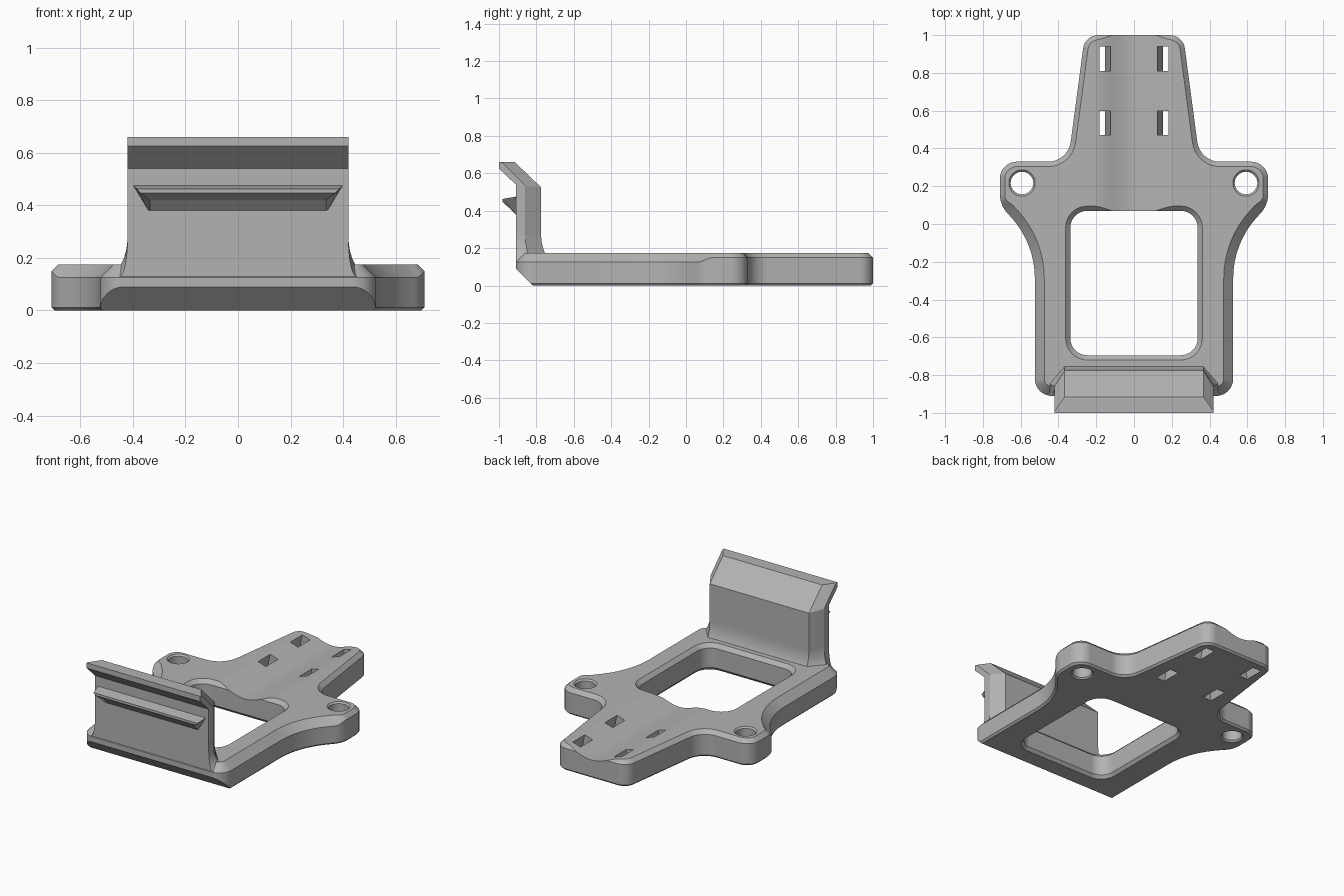
import bpy, bmesh, math
from mathutils import Vector

cube = bpy.data.objects.get("Cube")
if cube:
    bpy.data.objects.remove(cube, do_unlink=True)

grey = bpy.data.materials.new("plain_grey")
grey.use_nodes = True
grey.diffuse_color = (0.45, 0.45, 0.45, 1)
grey.node_tree.nodes["Principled BSDF"].inputs["Base Color"].default_value = (0.45, 0.45, 0.45, 1)

TOP = 0.175


def loft(name, rings):
    """Closed solid through rings of equal point count."""
    bm = bmesh.new()
    loops = [[bm.verts.new(p) for p in ring] for ring in rings]
    for a, b in zip(loops, loops[1:]):
        for i in range(len(a)):
            j = (i + 1) % len(a)
            bm.faces.new((a[i], a[j], b[j], b[i]))
    bm.faces.new(loops[0])
    bm.faces.new(loops[-1])
    bmesh.ops.recalc_face_normals(bm, faces=bm.faces)
    mesh = bpy.data.meshes.new(name)
    bm.to_mesh(mesh)
    bm.free()
    mesh.materials.append(grey)
    obj = bpy.data.objects.new(name, mesh)
    bpy.context.collection.objects.link(obj)
    return obj


def activate(obj):
    bpy.ops.object.select_all(action="DESELECT")
    obj.select_set(True)
    bpy.context.view_layer.objects.active = obj


def cut(target, cutter):
    mod = target.modifiers.new("cut", "BOOLEAN")
    mod.operation, mod.solver, mod.object = "DIFFERENCE", "EXACT", cutter
    activate(target)
    bpy.ops.object.modifier_apply(modifier=mod.name)
    bpy.data.objects.remove(cutter, do_unlink=True)


def finish(obj):
    activate(obj)
    bpy.ops.object.shade_smooth_by_angle(angle=math.radians(28))
    mod = obj.modifiers.new("face_weighted_normals", "WEIGHTED_NORMAL")
    mod.keep_sharp = True


def rounded(corners, steps=8):
    """Polygon with each (x, y, radius) corner filleted."""
    pts = []
    for i, (x, y, r) in enumerate(corners):
        p = Vector((x, y))
        a = (Vector(corners[i - 1][:2]) - p).normalized()
        b = (Vector(corners[(i + 1) % len(corners)][:2]) - p).normalized()
        half = a.angle(b) / 2
        centre = p + (a + b).normalized() * (r / math.sin(half))
        t = r / math.tan(half)
        start, end = p + a * t - centre, p + b * t - centre
        sweep = start.angle_signed(end)
        for k in range(steps + 1):
            ang = math.atan2(start.y, start.x) - sweep * k / steps
            pts.append(centre + r * Vector((math.cos(ang), math.sin(ang))))
    return pts


def inset_ring(pts, inset, height):
    """Clockwise outline moved inwards; inset and height are functions of y."""
    ring = []
    for i, p in enumerate(pts):
        d1 = (p - pts[i - 1]).normalized()
        d2 = (pts[(i + 1) % len(pts)] - p).normalized()
        d = (d1 + d2).normalized()
        q = p + Vector((d.y, -d.x)) * inset(p.y)
        ring.append((q.x, q.y, height(p.y)))
    return ring


def edge_bevel(y):
    # Wide bevel on the legs, slimmer on the ears and tail
    t = min(max((y - 0.06) / 0.08, 0), 1)
    return 0.05 - 0.024 * t * t * (3 - 2 * t)


# Base plate with bevelled rim
half = [(0.26, 1, 0.08), (0.349, 0.33, 0.12), (0.71, 0.33, 0.09),
        (0.71, 0.10, 0.15), (0.525, -0.10, 0.48), (0.525, -0.91, 0.09)]
outline = rounded(half + [(-x, y, r) for x, y, r in reversed(half)])
plate = loft("base_plate", [
    inset_ring(outline, lambda y: 0.012, lambda y: 0),
    inset_ring(outline, lambda y: 0, lambda y: 0.012),
    inset_ring(outline, lambda y: 0, lambda y: TOP - edge_bevel(y)),
    inset_ring(outline, edge_bevel, lambda y: TOP)])

# Shallow trough along the tail
n = 24
xs = [0.23 * (2 * i / n - 1) for i in range(n + 1)]
trough = [(x, TOP + 0.001 - 0.027 * (1 + math.cos(math.pi * x / 0.23))) for x in xs]
trough += [(0.23, 0.3), (-0.23, 0.3)]
cut(plate, loft("trough_cutter", [[(x, y, z) for x, z in trough] for y in (-0.2, 1.1)]))

# Large window with bevelled edges
w = 0.337
window = rounded([(-w, 0.07, 0.09), (w, 0.07, 0.09), (w, -0.695, 0.09), (-w, -0.695, 0.09)])
levels = [(-0.04, 0.05), (0.02, 0), (TOP - 0.025, 0), (TOP + 0.02, 0.045)]
cut(plate, loft("window_cutter", [
    inset_ring(window, lambda y, g=g: -g, lambda y, z=z: z) for z, g in levels]))

# Round mounting holes in the ears
for side in (-1, 1):
    rings = []
    for z, r in [(-0.02, 0.09), (0.01, 0.06), (TOP - 0.01, 0.06), (TOP + 0.02, 0.09)]:
        rings.append([(side * 0.593 + r * math.cos(a * math.pi / 16),
                       0.217 + r * math.sin(a * math.pi / 16), z) for a in range(32)])
    cut(plate, loft("hole_cutter", rings))

# Slanted strap slots in the tail
for side in (-1, 1):
    for y in (0.535, 0.875):
        rings = []
        for z in (-0.05, 0.25):
            x = 0.155 + (0.15 - z) * 0.2
            rings.append([(side * (x + dx), y + dy, z) for dx, dy in
                          [(-0.031, -0.064), (0.031, -0.064), (0.031, 0.064), (-0.031, 0.064)]])
        cut(plate, loft("slot_cutter", rings))

# Slanted underside of the front edge
wedge = [(-0.96, 0.14), (-0.96, -0.1), (-0.72, -0.1)]
cut(plate, loft("front_bevel_cutter", [[(x, y, z) for y, z in wedge] for x in (-1, 1)]))
finish(plate)


# Upright wall: stations of (outer x, mid x, inner x) and (y, z) for each chain
def station(xo, xm, xi, outer, mid, inner):
    right = [(xo, *outer), (xm, *mid), (xi, *inner)]
    return right + [(-x, y, z) for x, y, z in reversed(right)]


stations = []
for i in range(9):
    a = math.pi / 2 * (1 - i / 8)
    flare = 1 - math.cos(a)
    z = 0.28 - 0.15 * math.sin(a)
    stations.append(station(0.42 + 0.03 * flare, 0.42 + 0.09 * flare, 0.367,
                            (-0.91, z), (-0.86 + 0.05 * flare, z),
                            (-0.775 + 0.07 * flare, z)))
stations += [
    station(0.42, 0.42, 0.367, (-0.91, 0.54), (-0.86, 0.535), (-0.775, 0.525)),
    station(0.42, 0.42, 0.367, (-1, 0.625), (-0.975, 0.65), (-0.905, 0.65)),
    station(0.42, 0.42, 0.367, (-1, 0.66), (-0.99, 0.66), (-0.915, 0.66))]
wall = loft("upright_wall", stations)
finish(wall)

# Hooked ledge on the wall front: (half width, y, z)
profile = [(0.40, -0.90, 0.477), (0.385, -0.98, 0.463), (0.37, -0.98, 0.447),
           (0.335, -0.945, 0.42), (0.335, -0.90, 0.37)]
ledge = loft("front_ledge", [[(s * x, y, z) for x, y, z in profile] for s in (-1, 1)])
